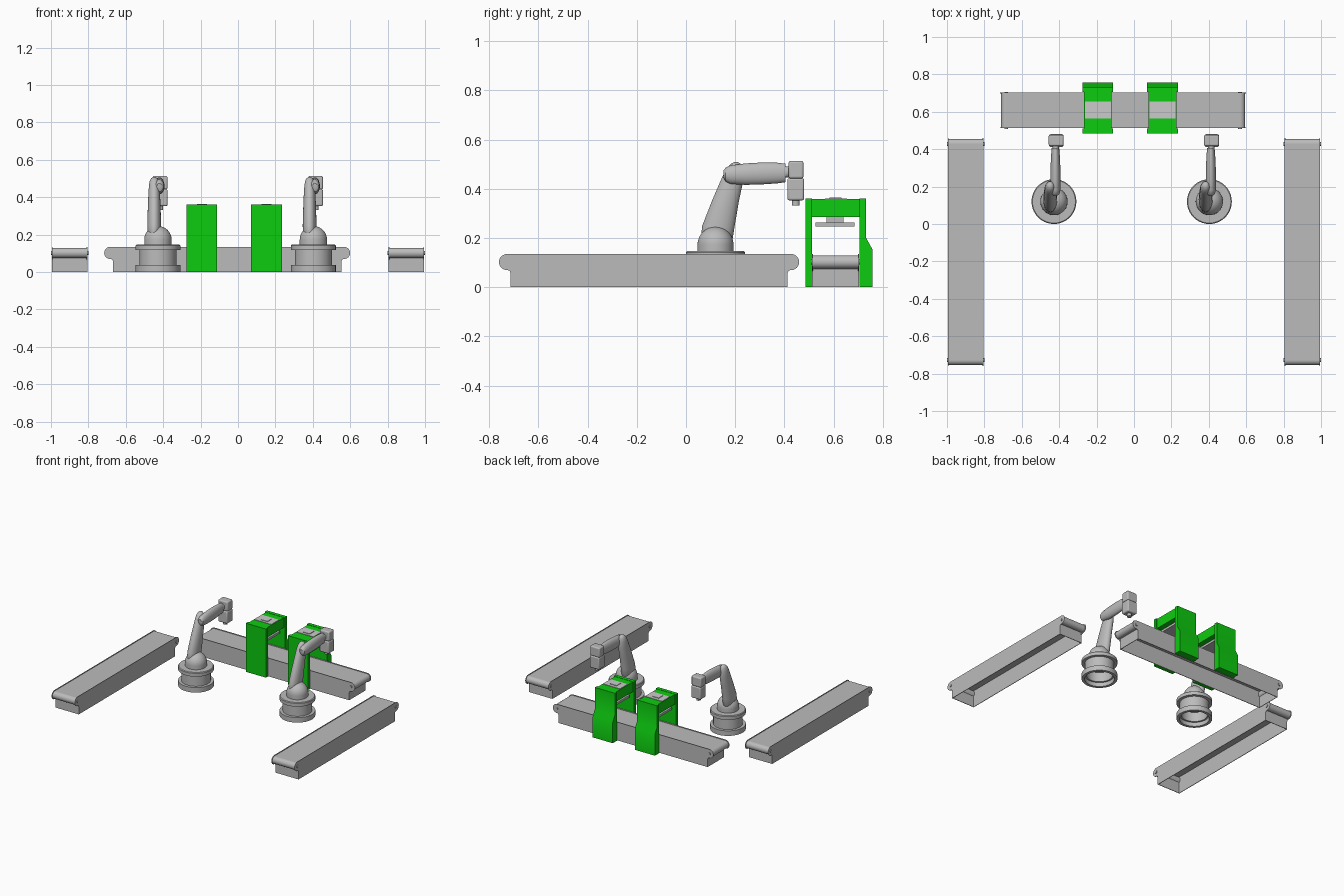
import bpy, bmesh, math
from mathutils import Matrix, Vector

if "Cube" in bpy.data.objects:
    bpy.data.objects.remove(bpy.data.objects["Cube"])


def material(name, rgb):
    m = bpy.data.materials.new(name)
    m.diffuse_color = (*rgb, 1)
    m.use_nodes = True
    m.node_tree.nodes["Principled BSDF"].inputs["Base Color"].default_value = m.diffuse_color
    return m


GRAY = material("machine gray", (0.5, 0.5, 0.5))
LIGHT = material("light gray", (0.6, 0.6, 0.6))
GREEN = material("green paint", (0.004, 0.6, 0.005))


def finish(name, bm, mat, M, bevel=0):
    bmesh.ops.remove_doubles(bm, verts=bm.verts, dist=1e-6)
    bmesh.ops.recalc_face_normals(bm, faces=bm.faces)
    me = bpy.data.meshes.new(name)
    bm.to_mesh(me)
    bm.free()
    me.materials.append(mat)
    ob = bpy.data.objects.new(name, me)
    bpy.context.collection.objects.link(ob)
    ob.matrix_world = M
    if bevel:
        b = ob.modifiers.new("rounding", 'BEVEL')
        b.width, b.segments = bevel, 3
    return ob


def skin(name, rings, mat, M, bevel=0, cap=True):
    """Join successive closed rings of points with quads."""
    bm = bmesh.new()
    vs = [[bm.verts.new(p) for p in r] for r in rings]
    n = len(rings[0])
    for a, b in zip(vs, vs[1:]):
        for i in range(n):
            j = (i + 1) % n
            bm.faces.new((a[i], a[j], b[j], b[i]))
    if cap:
        bm.faces.new(vs[0])
        bm.faces.new(vs[-1])
    return finish(name, bm, mat, M, bevel)


def prism(name, pts, x0, x1, mat, M):
    """Extrude a (y, z) profile along x."""
    return skin(name, [[(x, y, z) for y, z in pts] for x in (x0, x1)], mat, M)


def box(name, x0, x1, y0, y1, z0, z1, mat, M, bevel=0):
    return skin(name, [[(x, y0, z0), (x, y1, z0), (x, y1, z1), (x, y0, z1)]
                       for x in (x0, x1)], mat, M, bevel)


def arc(cy, cz, r, a0, a1, n):
    return [(cy + r * math.cos(math.radians(a0 + (a1 - a0) * i / n)),
             cz + r * math.sin(math.radians(a0 + (a1 - a0) * i / n)))
            for i in range(n + 1)]


def lathe(name, prof, mat, M, n=40):
    """Spin an (r, z) profile around z."""
    bm = bmesh.new()
    vs = [bm.verts.new((r, 0, z)) for r, z in prof]
    es = [bm.edges.new(p) for p in zip(vs, vs[1:])]
    bmesh.ops.spin(bm, geom=vs + es, cent=(0, 0, 0), axis=(0, 0, 1),
                   angle=2 * math.pi, steps=n, use_duplicate=False)
    bmesh.ops.dissolve_degenerate(bm, dist=1e-6, edges=bm.edges)
    return finish(name, bm, mat, M)


def oval(center, u, v, n=24):
    c, u, v = Vector(center), Vector(u), Vector(v)
    return [c + u * math.cos(2 * math.pi * i / n) + v * math.sin(2 * math.pi * i / n)
            for i in range(n)]


# Conveyors: open-bottomed trough with rounded side plates, belt and end rollers
def conveyor(tag, L, M):
    h, w, r = L / 2, 0.095, 0.0325
    foot, hub, hz = h - 0.047, h - r, 0.1025
    half = [(foot, 0), (foot, 0.058), (foot + 0.004, 0.067), (foot + 0.013, 0.07)]
    half += arc(hub, hz, r, -90, 90, 12)
    plate = half + [(-y, z) for y, z in reversed(half)]
    for s in (-1, 1):
        prism(tag + "_side_plate", plate, s * w, s * (w - 0.004), GRAY, M)
        box(tag + "_end_panel", -w + 0.004, w - 0.004, s * foot, s * (foot - 0.004),
            0, 0.085, GRAY, M)
        prism(tag + "_roller", arc(s * hub, hz, 0.0275, 0, 345, 23),
              -w + 0.004, w - 0.004, GRAY, M)
        for side in (-1, 1):
            prism(tag + "_axle_cap", arc(s * hub, hz, 0.010, 0, 330, 11),
                  side * w, side * (w + 0.005), GRAY, M)
    box(tag + "_belt", -w + 0.004, w - 0.004, -hub, hub, 0.124, 0.13, GRAY, M)


for tag, x in (("left_conveyor", -0.9), ("right_conveyor", 0.9)):
    conveyor(tag, 1.22, Matrix.Translation((x, -0.15, 0)))
conveyor("rear_conveyor", 1.315,
         Matrix.Translation((-0.058, 0.607, 0)) @ Matrix.Rotation(math.pi / 2, 4, 'Z'))


# Press gates straddling the rear conveyor
def press(x):
    M = Matrix.Translation((x, 0, 0))
    w = 0.082
    box("press_front_panel", -w, w, 0.485, 0.511, 0, 0.36, GREEN, M)
    box("press_top_beam", -0.074, 0.074, 0.511, 0.706, 0.285, 0.358, GREEN, M)
    back = [(0.706, 0), (0.757, 0), (0.757, 0.155), (0.732, 0.2), (0.732, 0.36), (0.706, 0.36)]
    prism("press_back_panel", back, -w, w, GREEN, M)
    # Actuator cover on top, ram and stamping plate below
    box("press_cover", -0.07, 0.07, 0.565, 0.655, 0.354, 0.361, LIGHT, M)
    box("press_cover_cap", -0.026, 0.026, 0.583, 0.632, 0.36, 0.365, LIGHT, M)
    box("press_ram", -0.035, 0.035, 0.57, 0.64, 0.26, 0.29, GRAY, M)
    box("press_plate", -0.06, 0.06, 0.527, 0.684, 0.247, 0.264, GRAY, M)


press(-0.193)
press(0.152)


# Robot arms
def robot(x):
    M = Matrix.Translation((x, 0.12, 0))
    A = Matrix.Translation((x, 0, 0))
    lathe("robot_base", [(0, 0.1), (0.088, 0.1), (0.088, 0.03), (0.1, 0.03), (0.1, 0),
                         (0.12, 0), (0.12, 0.037), (0.099, 0.037), (0.099, 0.118)], GRAY, M)
    lathe("robot_turntable", [(0, 0.118), (0.12, 0.118), (0.12, 0.142), (0.115, 0.147),
                              (0, 0.147)], GRAY, M)
    dome = [(0.073, 0.145)] + arc(0, 0.173, 0.073, 0, 90, 12)
    lathe("robot_shoulder", dome, GRAY, M)
    # Lower arm sections: height, y range, half thickness
    lower = [(0.158, 0.10, 0.14, 0.012), (0.17, 0.075, 0.17, 0.027),
             (0.2, 0.06, 0.19, 0.036), (0.25, 0.066, 0.198, 0.037),
             (0.35, 0.105, 0.215, 0.034), (0.42, 0.135, 0.23, 0.031),
             (0.465, 0.155, 0.23, 0.028), (0.49, 0.17, 0.227, 0.023),
             (0.502, 0.183, 0.221, 0.016), (0.508, 0.195, 0.212, 0.007)]
    skin("robot_lower_arm", [oval((-0.02, (a + b) / 2, z), (t, 0, 0), (0, (b - a) / 2, 0))
                             for z, a, b, t in lower], GRAY, A)
    # Upper arm sections: y, z range, half thickness
    upper = [(0.153, 0.445, 0.475, 0.012), (0.16, 0.43, 0.485, 0.021),
             (0.18, 0.42, 0.495, 0.026), (0.24, 0.416, 0.503, 0.027),
             (0.31, 0.418, 0.507, 0.026), (0.37, 0.422, 0.506, 0.023),
             (0.405, 0.427, 0.502, 0.02)]
    skin("robot_upper_arm", [oval((0.008, y, (a + b) / 2), (t, 0, 0), (0, 0, (b - a) / 2))
                             for y, a, b, t in upper], GRAY, A)
    # Wrist and tool
    skin("robot_wrist_joint", [oval((0.01, y, 0.468), (0.017, 0, 0), (0, 0, 0.022))
                               for y in (0.4, 0.425)], GRAY, A)
    box("robot_wrist", -0.028, 0.051, 0.417, 0.477, 0.442, 0.513, GRAY, A, 0.008)
    box("robot_hand", -0.026, 0.051, 0.412, 0.48, 0.353, 0.443, GRAY, A, 0.008)
    skin("robot_tool", [oval((0.012, 0.446, z), (0.016, 0, 0), (0, 0.016, 0))
                        for z in (0.333, 0.36)], GRAY, A)


robot(-0.428)
robot(0.403)

# Smooth the round parts while keeping edges crisp
for ob in bpy.context.scene.objects:
    ob.select_set(True)
    bpy.context.view_layer.objects.active = ob
bpy.ops.object.shade_smooth_by_angle(angle=math.radians(35))
